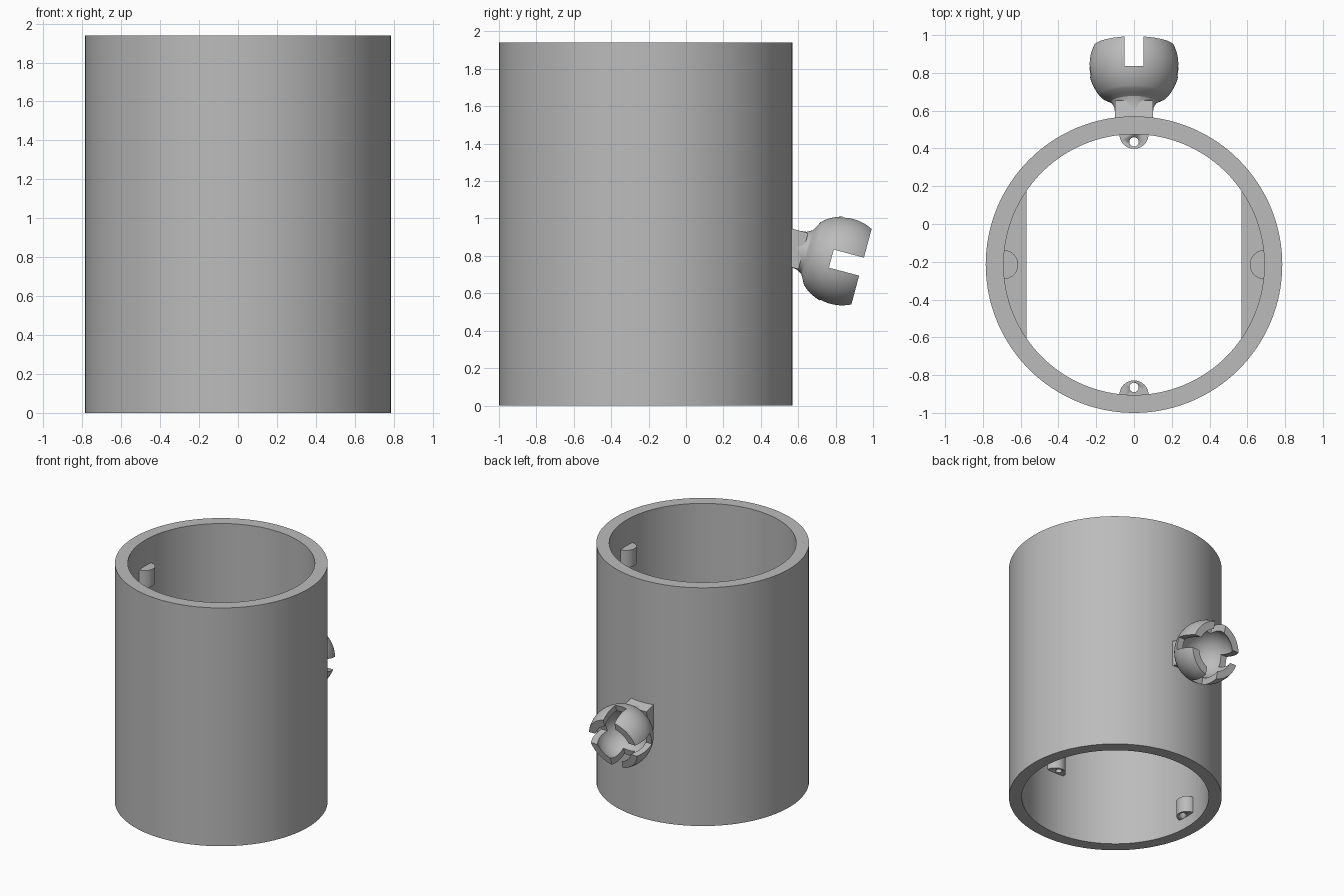
import bpy, bmesh, math
from mathutils import Matrix, Vector

if "Cube" in bpy.data.objects:
    bpy.data.objects.remove(bpy.data.objects["Cube"])

CY = -0.215                      # tube axis in y
R_OUT, R_IN, HEIGHT = 0.785, 0.69, 1.94

grey = bpy.data.materials.new("plain grey")
grey.diffuse_color = (0.5, 0.5, 0.5, 1)
grey.use_nodes = True
grey.node_tree.nodes["Principled BSDF"].inputs["Base Color"].default_value = grey.diffuse_color


def finish(name, bm, matrix=Matrix(), smooth=True):
    bmesh.ops.recalc_face_normals(bm, faces=bm.faces)
    me = bpy.data.meshes.new(name)
    bm.to_mesh(me)
    bm.free()
    me.transform(matrix)
    me.materials.append(grey)
    ob = bpy.data.objects.new(name, me)
    bpy.context.collection.objects.link(ob)
    if smooth:
        bpy.ops.object.select_all(action='DESELECT')
        ob.select_set(True)
        bpy.context.view_layer.objects.active = ob
        bpy.ops.object.shade_smooth_by_angle(angle=math.radians(30))
    return ob


def lathe(name, profile, steps, matrix=Matrix(), smooth=True):
    """Revolve a closed (radius, z) profile about z."""
    bm = bmesh.new()
    vs = [bm.verts.new((r, 0, z)) for r, z in profile]
    es = [bm.edges.new((vs[i], vs[(i + 1) % len(vs)])) for i in range(len(vs))]
    bmesh.ops.spin(bm, geom=vs + es, cent=(0, 0, 0), axis=(0, 0, 1),
                   angle=math.tau, steps=steps, use_merge=True)
    bmesh.ops.remove_doubles(bm, verts=bm.verts, dist=1e-5)
    return finish(name, bm, matrix, smooth)


def prism(name, points, z0, z1, matrix=Matrix(), smooth=True):
    bm = bmesh.new()
    face = bm.faces.new([bm.verts.new((x, y, z0)) for x, y in points])
    ext = bmesh.ops.extrude_face_region(bm, geom=[face])
    bmesh.ops.translate(bm, vec=(0, 0, z1 - z0),
                        verts=[v for v in ext["geom"] if isinstance(v, bmesh.types.BMVert)])
    return finish(name, bm, matrix, smooth)


def rect(a, b):
    return [(-a, -b), (a, -b), (a, b), (-a, b)]


def circle(x, y, r, n):
    return [(x + r * math.cos(math.tau * i / n), y + r * math.sin(math.tau * i / n)) for i in range(n)]


def cut(ob, cutter):
    mod = ob.modifiers.new("cut", 'BOOLEAN')
    mod.operation = 'DIFFERENCE'
    mod.solver = 'EXACT'
    mod.object = cutter
    cutter.hide_render = True
    cutter.hide_set(True)


# Main tube
lathe("tube", [(R_IN, 0), (R_OUT, 0), (R_OUT, HEIGHT), (R_IN, HEIGHT)], 128,
      Matrix.Translation((0, CY, 0)))


# Screw bosses on the inner wall
def boss(name, angle, z0, z1, hole):
    m = Matrix.Translation((0, CY, 0)) @ Matrix.Rotation(math.radians(angle), 4, 'Z')
    ob = prism(name, circle(R_IN, 0, 0.077, 32), z0, z1, m)
    if hole:
        cut(ob, prism(name + "_hole_cutter", circle(0.65, 0, 0.025, 16), z0 - 0.05, z1 + 0.05, m))


for side, ang in (("right", 0), ("left", 180)):
    boss("upper_boss_" + side, ang, 1.59, 1.73, False)
    boss("lower_boss_" + side, ang, 0.09, 0.22, True)
for side, ang in (("back", 90), ("front", -90)):
    boss("middle_boss_" + side, ang, 0.51, 0.65, True)

# Flat-edged shelves inside the left and right walls
half = math.acos(0.57 / 0.70)
arc = [(0.70 * math.cos(half * (i / 12 - 1)), 0.70 * math.sin(half * (i / 12 - 1))) for i in range(25)]
for side, ang in (("right", 0), ("left", math.pi)):
    prism("shelf_" + side, arc, 0.90, 1.00,
          Matrix.Translation((0, CY, 0)) @ Matrix.Rotation(ang, 4, 'Z'), smooth=False)

# Ball socket: local z is its axis, pointing back and slightly down
tilt = Matrix.Translation((0, 0.835, 0.77)) @ Matrix.Rotation(math.radians(-105), 4, 'X')
R, RI, LIP = 0.24, 0.19, 0.107


def sphere_arc(r, z0, z1, n):
    a0, a1 = math.asin(z0 / r), math.asin(z1 / r)
    return [(r * math.cos(a0 + (a1 - a0) * i / n), r * math.sin(a0 + (a1 - a0) * i / n)) for i in range(n + 1)]


neck = [(0, -0.26), (0.1, -0.26), (0.104, -0.225), (0.12, -0.195), (0.145, -0.18)]
inner = sphere_arc(RI, LIP, -RI, 20)
inner[-1] = (0, -RI)
socket = lathe("ball_socket", neck + sphere_arc(R, -0.165, LIP, 20) + inner, 64, tilt)

# Cross slots in the socket
cut(socket, prism("slot_cutter_a", rect(0.05, 0.4), -0.06, 0.3, tilt, False))
cut(socket, prism("slot_cutter_b", rect(0.4, 0.05), -0.06, 0.3, tilt, False))

# Square stem joining socket to tube
prism("socket_stem", rect(0.1, 0.1), -0.32, -0.215, tilt, False)
